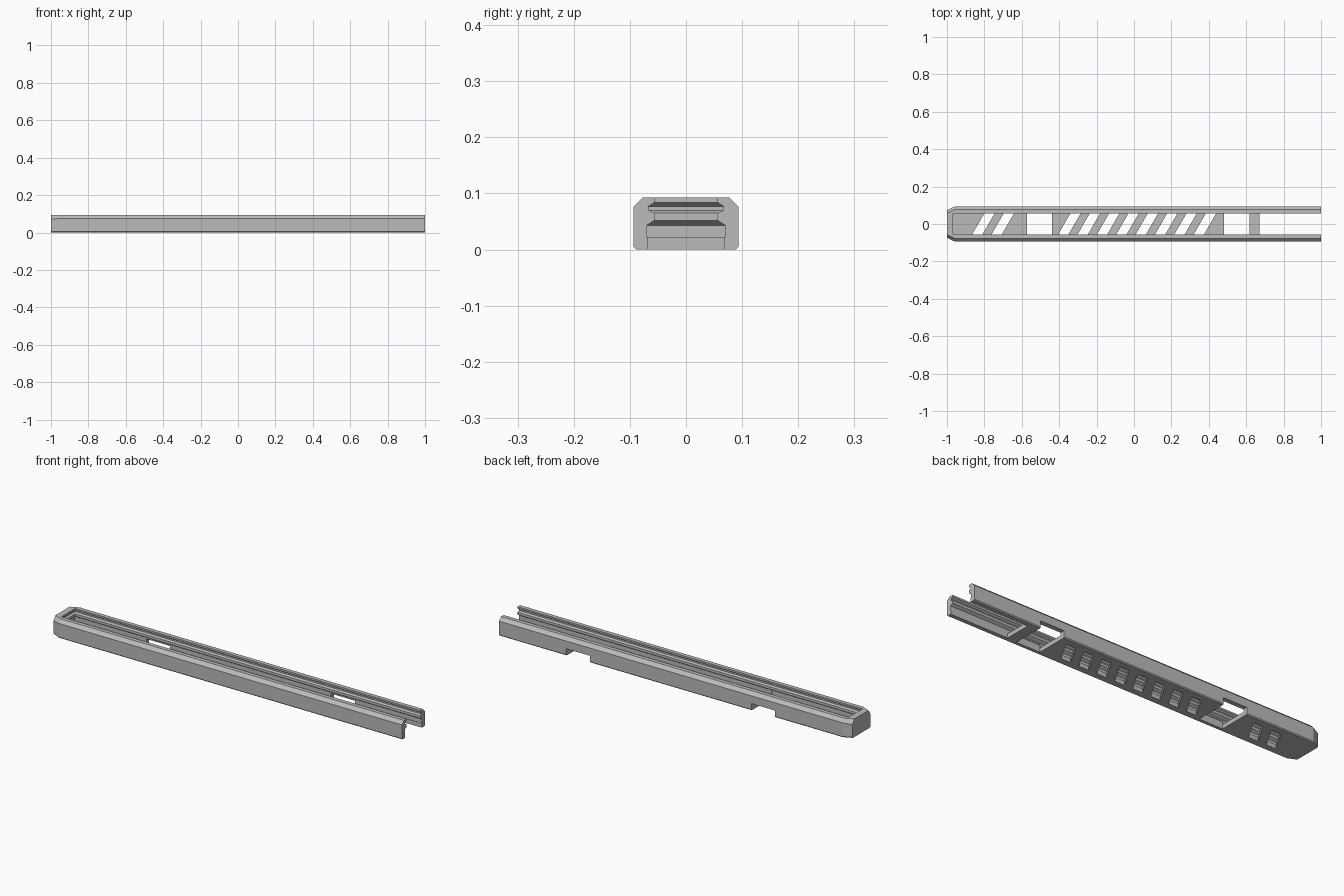
import bpy, bmesh

cube = bpy.data.objects.get("Cube")
if cube:
    bpy.data.objects.remove(cube)

metal = bpy.data.materials.new("plain grey")
metal.use_nodes = True
grey = (0.5, 0.5, 0.5, 1)
metal.diffuse_color = grey
metal.node_tree.nodes["Principled BSDF"].inputs["Base Color"].default_value = grey


def loft(name, rings):
    """Skin a closed solid through rings of equal point count."""
    bm = bmesh.new()
    loops = [[bm.verts.new(p) for p in ring] for ring in rings]
    n = len(loops[0])
    for a, b in zip(loops, loops[1:]):
        for i in range(n):
            j = (i + 1) % n
            bm.faces.new((a[i], a[j], b[j], b[i]))
    bm.faces.new(loops[0])
    bm.faces.new(loops[-1])
    bmesh.ops.recalc_face_normals(bm, faces=bm.faces)
    mesh = bpy.data.meshes.new(name)
    bm.to_mesh(mesh)
    bm.free()
    mesh.materials.append(metal)
    obj = bpy.data.objects.new(name, mesh)
    bpy.context.collection.objects.link(obj)
    return obj


def section(x, width, shoulder, top):
    """Symmetric outer cross-section with bevelled bottom and chamfered top."""
    half = [(width - 0.005, 0), (width, 0.005), (width, shoulder), (top, 0.093)]
    return [(x, y, z) for y, z in half] + [(x, -y, z) for y, z in reversed(half)]


def prism(name, plan, low, high):
    return loft(name, [[(x, y, z) for x, y in plan] for z in (low, high)])


def block(name, x0, x1, y0, y1, low, high):
    return prism(name, [(x0, y0), (x1, y0), (x1, y1), (x0, y1)], low, high)


# Outer shell with a tapered closed end
body = loft("rail_cover", [section(-1, 0.074, 0.070, 0.057),
                           section(-0.957, 0.094, 0.076, 0.077),
                           section(1, 0.094, 0.076, 0.077)])
cutters = []

# Stepped dovetail channel, open at the far end
levels = [(0.022, 0.070), (0.043, 0.070), (0.052, 0.056), (0.065, 0.056),
          (0.070, 0.067), (0.077, 0.067), (0.084, 0.056), (0.12, 0.056)]
rings = []
for z, w in levels:
    start = -0.911 - w
    rings.append([(start, -w, z), (1.1, -w, z), (1.1, w, z), (start, w, z)])
cutters.append(loft("channel_cutter", rings))

# Floor removed at the open end
cutters.append(block("open_end_cutter", 0.672, 1.1, -0.068, 0.068, -0.05, 0.03))

# Notches through the floor and one side wall
for x0, x1 in ((-0.572, -0.438), (0.482, 0.617)):
    cutters.append(block("notch_cutter", x0, x1, -0.073, 0.2, -0.05, 0.036))

# Slanted vent slots in the floor
for first, count in ((-0.866, 2), (-0.406, 8)):
    for i in range(count):
        x = first + i * 0.1035
        plan = [(x, -0.057), (x + 0.055, -0.057), (x + 0.121, 0.057), (x + 0.066, 0.057)]
        cutters.append(prism("slot_cutter", plan, -0.05, 0.03))

for cutter in cutters:
    cutter.hide_render = True
    cutter.hide_viewport = True
    mod = body.modifiers.new(cutter.name, "BOOLEAN")
    mod.operation = "DIFFERENCE"
    mod.solver = "EXACT"
    mod.object = cutter

# Bake the cuts and discard the cutters
bpy.context.view_layer.update()
evaluated = body.evaluated_get(bpy.context.evaluated_depsgraph_get())
result = bpy.data.meshes.new_from_object(evaluated)
body.modifiers.clear()
body.data = result
for cutter in cutters:
    bpy.data.objects.remove(cutter)
